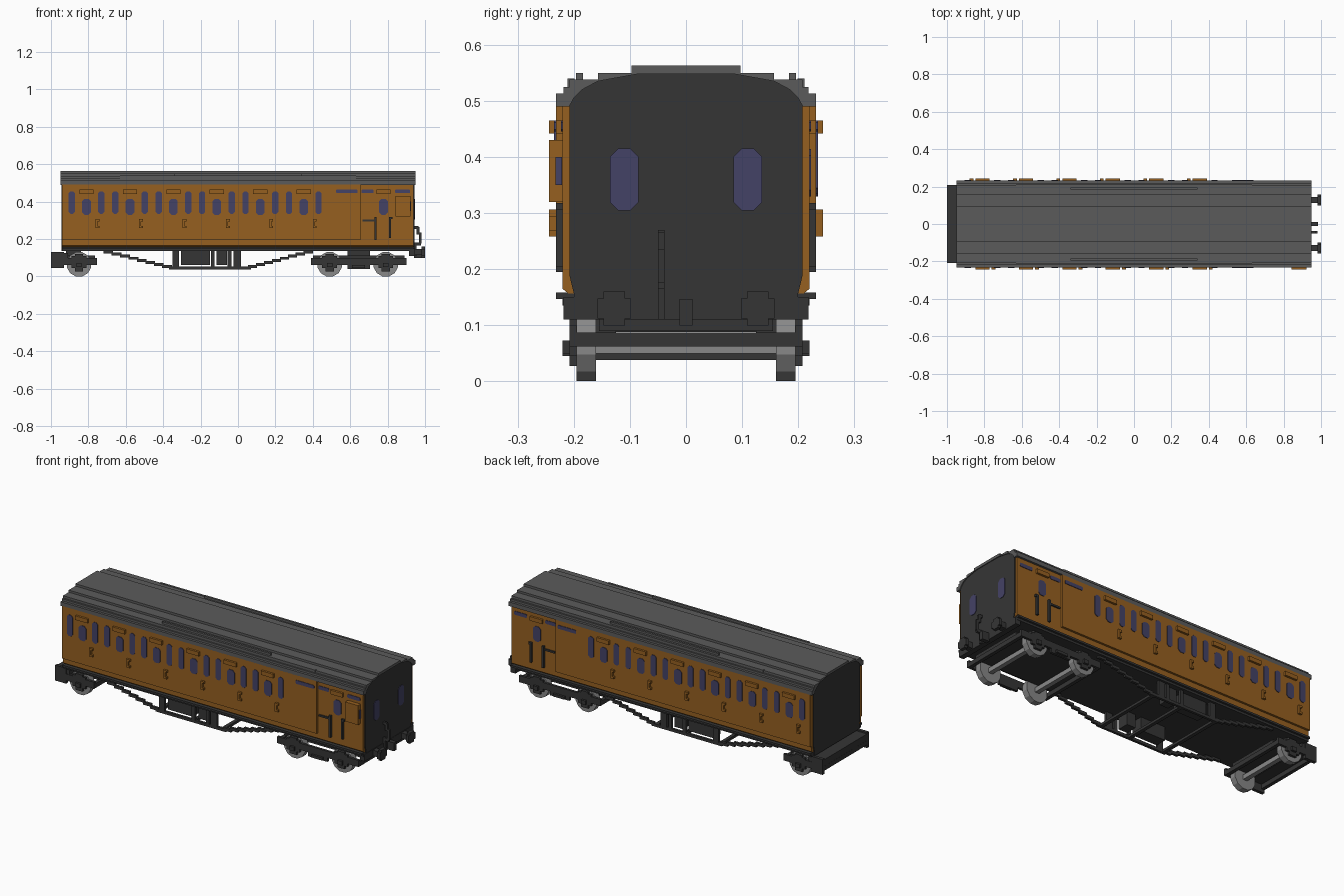
import bpy, bmesh, math
from mathutils import Vector

cube = bpy.data.objects.get("Cube")
if cube:
    bpy.data.objects.remove(cube, do_unlink=True)


def material(name, r, g, b):
    col = [((c / 255 + 0.055) / 1.055) ** 2.4 for c in (r, g, b)] + [1.0]
    m = bpy.data.materials.new(name)
    m.use_nodes = True
    m.diffuse_color = col
    m.node_tree.nodes["Principled BSDF"].inputs["Base Color"].default_value = col
    return m


TEAK = material("teak_orange", 150, 96, 32)
DARK = material("dark_grey", 53, 53, 53)
ROOF = material("roof_grey", 91, 91, 91)
GLASS = material("window_blue", 68, 66, 102)
STEEL = material("wheel_grey", 136, 136, 136)


def box(bm, x0, x1, y0, y1, z0, z1):
    prism(bm, [(x0, y0, z0), (x1, y0, z0), (x1, y1, z0), (x0, y1, z0)], (0, 0, z1 - z0))


def prism(bm, pts, along):
    a = [bm.verts.new(p) for p in pts]
    b = [bm.verts.new(Vector(p) + Vector(along)) for p in pts]
    bm.faces.new(a)
    bm.faces.new(b[::-1])
    for i in range(len(a)):
        j = (i + 1) % len(a)
        bm.faces.new((a[i], b[i], b[j], a[j]))


def side_box(bm, s, x0, x1, y0, y1, z0, z1):
    """Box on the front (s=-1) or back (s=1) flank, y given as distance out."""
    box(bm, x0, x1, min(s * y0, s * y1), max(s * y0, s * y1), z0, z1)


def rounded(cu, cv, w, h, c):
    """Chamfered rectangle outline."""
    w, h = w / 2, h / 2
    return [(cu + u, cv + v) for u, v in ((-w + c, -h), (w - c, -h), (w, -h + c), (w, h - c),
                                          (w - c, h), (-w + c, h), (-w, h - c), (-w, -h + c))]


def finish(name, bm, mat):
    bmesh.ops.recalc_face_normals(bm, faces=bm.faces)
    me = bpy.data.meshes.new(name)
    bm.to_mesh(me)
    bm.free()
    me.materials.append(mat)
    ob = bpy.data.objects.new(name, me)
    bpy.context.collection.objects.link(ob)
    return ob


def boxes(name, mat, items):
    bm = bmesh.new()
    for it in items:
        box(bm, *it)
    return finish(name, bm, mat)


def mirrored(half):
    """Full (y, z) outline from its +y half."""
    return half + [(-y, z) for y, z in reversed(half)]


def x_prism(name, mat, outline, x0, x1):
    bm = bmesh.new()
    prism(bm, [(x0, y, z) for y, z in outline], (x1 - x0, 0, 0))
    return finish(name, bm, mat)


# Body: wide passenger part and slightly recessed guard part
x_prism("passenger_body", TEAK, mirrored([(0.21, 0.157), (0.22, 0.165), (0.22, 0.195),
        (0.232, 0.195), (0.232, 0.492), (0.205, 0.492)]), -0.94, 0.655)
x_prism("guard_body", TEAK, mirrored([(0.21, 0.157), (0.22, 0.165), (0.22, 0.492),
        (0.2, 0.492)]), 0.655, 0.937)

# Stepped roof shell and the end walls inside its arch
outer = [(0.232, 0.49), (0.232, 0.513), (0.218, 0.513), (0.218, 0.525), (0.208, 0.525), (0.208, 0.538),
         (0.157, 0.538), (0.157, 0.55), (0.097, 0.55), (0.097, 0.563)]
arch = [(0.208, 0.49), (0.2, 0.505), (0.185, 0.52), (0.157, 0.535), (0.085, 0.548)]
x_prism("roof", ROOF, mirrored(outer) + mirrored(arch)[::-1], -0.95, 0.948)
for name, x0, x1, low in (("guard_end_wall", 0.93, 0.943, 0.11), ("inner_end_wall", -0.945, -0.935, 0.135)):
    x_prism(name, DARK, mirrored([(0.2, low), (0.2, 0.157), (0.208, 0.19)] + arch), x0, x1)
strips = []
for s in (-1, 1):
    for length, y, top in ((0.34, 0.19, 0.55), (0.63, 0.205, 0.54)):
        strips.append((-length, length, s * y - 0.006, s * y + 0.006, 0.52, top))
boxes("roof_rain_strips", ROOF, strips)

# Windows, ventilators, handles and rails on each flank
PITCH = 0.2323
for s, side in ((-1, "front"), (1, "back")):
    glass, trim, rails = bmesh.new(), bmesh.new(), bmesh.new()

    def pane(cx, cz, w, h, c, y):
        prism(glass, [(u, s * (y - 0.004), v) for u, v in rounded(cx, cz, w, h, c)], (0, s * 0.007, 0))

    for k in range(6):
        x = -0.81 + PITCH * k
        pane(x, 0.372, 0.046, 0.085, 0.012, 0.232)
        for d in (-0.079, 0.079):
            pane(x + d, 0.395, 0.034, 0.12, 0.01, 0.232)
        side_box(trim, s, x - 0.038, x + 0.038, 0.228, 0.244, 0.442, 0.465)
        h = x - s * 0.054
        e = h - s * 0.01
        side_box(trim, s, h - 0.005, h + 0.005, 0.228, 0.244, 0.258, 0.306)
        for z in (0.258, 0.294):
            side_box(trim, s, min(h, e) - 0.005, max(h, e) + 0.005, 0.228, 0.244, z, z + 0.012)
    # Guard compartment
    pane(0.778, 0.372, 0.046, 0.085, 0.012, 0.22)
    for x0, x1, y in ((0.525, 0.64, 0.232), (0.66, 0.725, 0.22), (0.84, 0.92, 0.22)):
        pane((x0 + x1) / 2, 0.455, x1 - x0, 0.02, 0.004, y)
    side_box(trim, s, 0.74, 0.816, 0.216, 0.232, 0.442, 0.465)
    side_box(rails, s, 0.729, 0.741, 0.216, 0.232, 0.195, 0.318)
    side_box(rails, s, 0.807, 0.818, 0.216, 0.232, 0.205, 0.318)
    side_box(rails, s, 0.665, 0.741, 0.216, 0.228, 0.294, 0.304)
    side_box(rails, s, 0.807, 0.825, 0.216, 0.232, 0.306, 0.318)
    finish(side + "_windows", glass, GLASS)
    finish(side + "_vents_and_handles", trim, TEAK)
    finish(side + "_grab_rails", rails, DARK)

# Lookout box on the front flank, with glass on its end
boxes("lookout_box", TEAK, [(0.842, 0.922, -0.244, -0.21, 0.32, 0.43)])
boxes("lookout_glass", GLASS, [(0.918, 0.925, -0.233, -0.221, 0.35, 0.4)])

# End windows
bm = bmesh.new()
for y in (-0.11, 0.11):
    prism(bm, [(0.94, u, v) for u, v in rounded(y, 0.36, 0.05, 0.11, 0.014)], (0.006, 0, 0))
finish("end_windows", bm, GLASS)

# Underframe
boxes("underframe", DARK, [(-0.94, 0.937, -0.22, 0.22, 0.135, 0.158),
                           (-0.94, 0.937, -0.232, 0.232, 0.147, 0.158),
                           (0.915, 0.945, -0.218, 0.218, 0.11, 0.15)])

# Stepped truss rods, posts, equipment boxes and cross bars
truss = []
for s in (-1, 1):
    y0, y1 = sorted((s * 0.194, s * 0.208))
    for xa, xb in ((-0.72, -0.36), (0.4, 0.06)):
        n = 8
        step = (xb - xa) / n
        for i in range(n):
            a, b = sorted((xa + step * i, xa + step * (i + 1.15)))
            z = 0.13 - 0.0112 * i
            truss.append((a, b, y0, y1, z - 0.007, z + 0.009))
    truss.append((-0.37, 0.07, y0, y1, 0.038, 0.054))
    for x0, x1 in ((-0.35, -0.315), (-0.145, -0.125), (-0.055, -0.035), (-0.025, 0.015)):
        truss.append((x0, x1, y0, y1, 0.045, 0.14))
    y0, y1 = sorted((s * 0.125, s * 0.19))
    truss.append((-0.305, -0.15, y0, y1, 0.06, 0.14))
    truss.append((-0.115, -0.06, y0, y1, 0.06, 0.14))
for x in (-0.355, -0.135, 0.045):
    truss.append((x - 0.01, x + 0.01, -0.2, 0.2, 0.038, 0.052))
boxes("truss_and_equipment", DARK, truss)


def bogie(name, x0, x1, axles):
    parts = [(x0 + 0.01, x1 - 0.01, -0.155, 0.155, 0.09, 0.112)]
    mid = (x0 + x1) / 2
    for x in (x0, x1 - 0.02):
        parts.append((x, x + 0.02, -0.205, 0.205, 0.0625, 0.0875))
    for s in (-1, 1):
        y0, y1 = sorted((s * 0.194, s * 0.208))
        b0, b1 = sorted((s * 0.2, s * 0.22))
        parts.append((x0, x1, y0, y1, 0.0625, 0.1))
        for x in axles:
            parts.append((x - 0.04, x + 0.04, y0, y1, 0.045, 0.11))
            parts.append((x - 0.022, x + 0.022, y0, y1, 0.027, 0.12))
            parts.append((x - 0.014, x + 0.014, b0, b1, 0.05, 0.0725))
        if len(axles) > 1:
            parts.append((mid - 0.06, mid + 0.06, y0, y1, 0.04, 0.09))
            parts.append((mid - 0.035, mid + 0.035, b0, b1, 0.045, 0.06))
    if len(axles) > 1:
        parts.append((mid - 0.06, mid + 0.06, -0.1, 0.1, 0.11, 0.14))
    else:
        # Shared half of the coupled end, reaching past the body
        parts.append((x0, x0 + 0.09, -0.205, 0.205, 0.088, 0.125))
        parts.append((x0 + 0.08, x0 + 0.16, -0.1, 0.1, 0.11, 0.14))
        for s in (-1, 1):
            y0, y1 = sorted((s * 0.19, s * 0.208))
            parts.append((x0, x0 + 0.07, y0, y1, 0.045, 0.132))
    boxes(name + "_frame", DARK, parts)
    # Wheels: two blocky discs and a bar per axle
    bm = bmesh.new()
    for x in axles:
        ring = [(x + 0.067 * math.cos(math.pi * (k + 0.5) / 6), 0.065 + 0.067 * math.sin(math.pi * (k + 0.5) / 6))
                for k in range(12)]
        for y in (-0.195, 0.16):
            prism(bm, [(u, y, v) for u, v in ring], (0, 0.035, 0))
        box(bm, x - 0.013, x + 0.013, -0.17, 0.17, 0.05, 0.076)
    finish(name + "_wheels", bm, STEEL)


bogie("coupled_bogie", -1.0, -0.755, [-0.85])
bogie("guard_bogie", 0.39, 0.9, [0.49, 0.79])

# Buffers, coupling and brake pipe on the guard end
fittings = [(0.94, 0.985, -0.012, 0.012, 0.1, 0.147)]
for y in (-0.128, 0.128):
    fittings.append((0.94, 0.985, y - 0.016, y + 0.016, 0.114, 0.146))
    fittings.append((0.982, 1.0, y - 0.03, y + 0.03, 0.112, 0.148))
    fittings.append((0.982, 1.0, y - 0.019, y + 0.019, 0.1, 0.16))
boxes("buffers_and_coupling", DARK, fittings)
boxes("brake_pipe", DARK, [(0.94, 0.965, -0.05, -0.038, 0.255, 0.27),
                           (0.955, 0.97, -0.05, -0.038, 0.225, 0.265),
                           (0.967, 0.982, -0.05, -0.038, 0.175, 0.235),
                           (0.94, 0.978, -0.05, -0.038, 0.165, 0.182),
                           (0.94, 0.955, -0.05, -0.038, 0.11, 0.18)])
